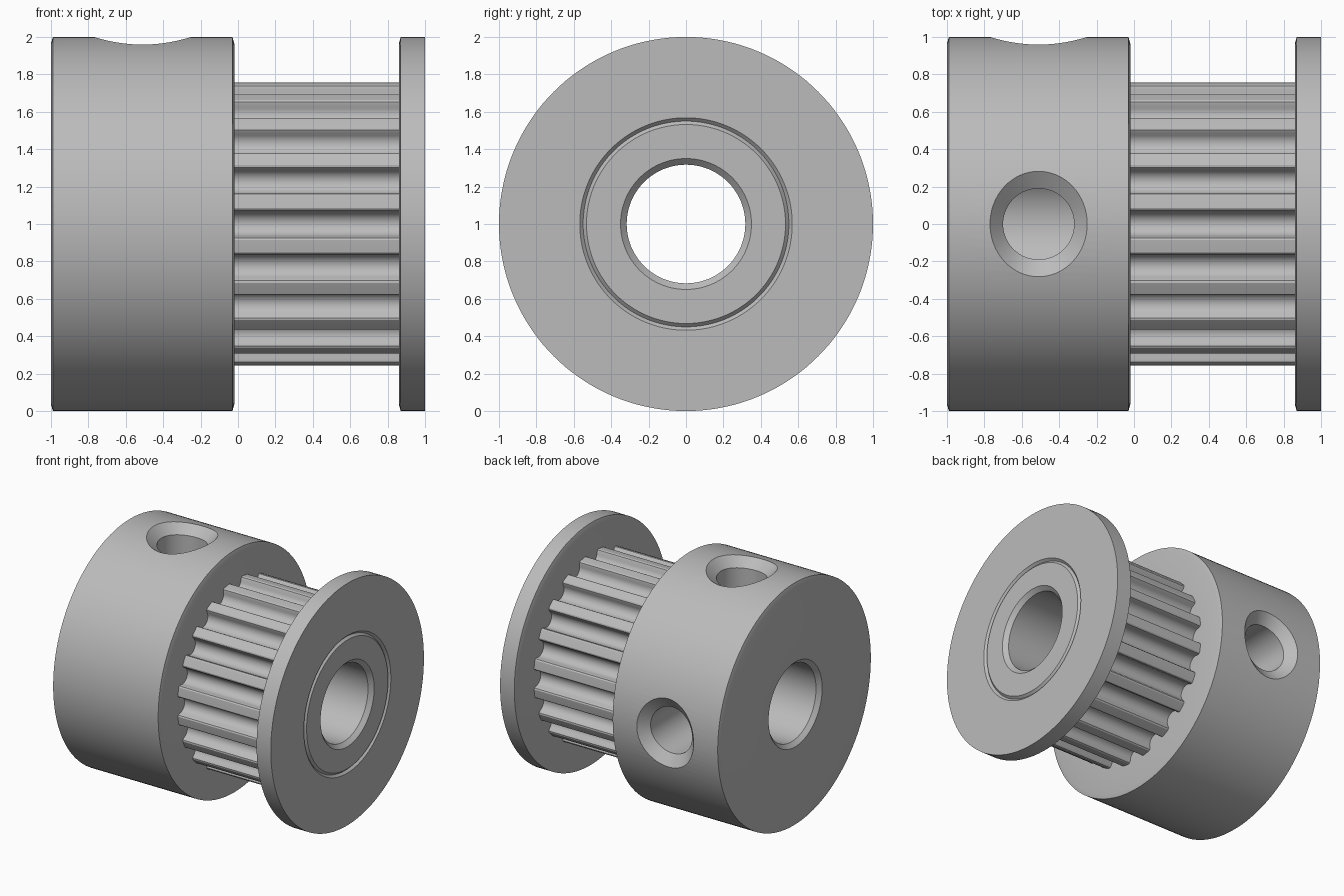
import bpy, bmesh, math
from math import sin, cos, pi, sqrt

if "Cube" in bpy.data.objects:
    bpy.data.objects.remove(bpy.data.objects["Cube"])

metal = bpy.data.materials.new("grey metal")
metal.diffuse_color = (0.5, 0.5, 0.5, 1)
metal.use_nodes = True
metal.node_tree.nodes["Principled BSDF"].inputs["Base Color"].default_value = metal.diffuse_color


def make_object(name, rings, close_rings=False, caps=False):
    """Skin a list of equally long closed rings of points."""
    bm = bmesh.new()
    loops = [[bm.verts.new(p) for p in ring] for ring in rings]
    n = len(loops[0])
    for i in range(len(loops) if close_rings else len(loops) - 1):
        a, b = loops[i], loops[(i + 1) % len(loops)]
        for j in range(n):
            k = (j + 1) % n
            bm.faces.new((a[j], a[k], b[k], b[j]))
    if caps:
        bm.faces.new(loops[0])
        bm.faces.new(loops[-1])
    bmesh.ops.recalc_face_normals(bm, faces=bm.faces)
    mesh = bpy.data.meshes.new(name)
    bm.to_mesh(mesh)
    bm.free()
    mesh.materials.append(metal)
    obj = bpy.data.objects.new(name, mesh)
    bpy.context.collection.objects.link(obj)
    return obj


def activate(obj):
    bpy.ops.object.select_all(action='DESELECT')
    obj.select_set(True)
    bpy.context.view_layer.objects.active = obj


# Pulley body: hub, core, end flange and bore in one turned profile (x, radius)
BORE, CORE = 0.317, 0.645
profile = [
    (-1, 0.35), (-1, 0.965), (-0.99, 1), (-0.03, 1), (-0.02, 0.965),    # hub
    (-0.02, CORE), (0.86, CORE),                                        # core
    (0.86, 0.965), (0.87, 1), (1, 1),                                   # flange
    (1, 0.568), (0.982, 0.55), (1, 0.532),                              # ring groove
    (1, 0.35), (0.967, BORE), (-0.967, BORE),                           # bore
]
SEG = 144
body = make_object("pulley_body", [
    [(x, r * sin(2 * pi * j / SEG), 1 + r * cos(2 * pi * j / SEG)) for j in range(SEG)]
    for x, r in profile], close_rings=True)

# Set screw holes through the hub, with a bevel that follows the curved surface
HOLE_X, HOLE_R = -0.51, 0.19


def hole_cutter(name, to_back):
    def ring(a, b, height):
        pts = []
        for j in range(64):
            t = 2 * pi * j / 64
            u, v = a * cos(t), b * sin(t)
            h = height(v)
            pts.append((HOLE_X + u, h, 1 - v) if to_back else (HOLE_X + u, v, 1 + h))
        return pts
    cutter = make_object(name, [
        ring(HOLE_R, HOLE_R, lambda v: 0.2),
        ring(HOLE_R, HOLE_R, lambda v: sqrt(1 - v * v) - 0.08),
        ring(0.26, 0.282, lambda v: sqrt(1 - v * v)),
        ring(0.265, 0.287, lambda v: 1.1)], caps=True)
    cutter.hide_render = True
    return cutter


for cutter_name, to_back in (("top_hole_cutter", False), ("back_hole_cutter", True)):
    cutter = hole_cutter(cutter_name, to_back)
    mod = body.modifiers.new(cutter_name, 'BOOLEAN')
    mod.operation, mod.solver, mod.object = 'DIFFERENCE', 'EXACT', cutter
    activate(body)
    bpy.ops.object.modifier_apply(modifier=mod.name)
    bpy.data.objects.remove(cutter)

# Belt teeth: twenty rounded grooves around the core (tangential, radial)
TEETH, GROOVE_R, GROOVE_C = 20, 0.067, 0.735
groove = [(-0.086, 0.756), (-0.075, 0.751)]
groove += [(-GROOVE_R * cos(pi * i / 10), GROOVE_C - GROOVE_R * sin(pi * i / 10)) for i in range(11)]
groove += [(0.075, 0.751), (0.086, 0.756)]
outline = []
for k in range(TEETH):
    a = 2 * pi * k / TEETH
    for t, r in groove:
        outline.append((t * cos(a) + r * sin(a), 1 + r * cos(a) - t * sin(a)))
    m = a + pi / TEETH                       # crown of the tooth
    outline.append((0.761 * sin(m), 1 + 0.761 * cos(m)))
teeth = make_object("belt_teeth", [[(x, y, z) for y, z in outline] for x in (-0.02, 0.86)])

for obj in (body, teeth):
    activate(obj)
    bpy.ops.object.shade_smooth_by_angle(angle=math.radians(28))
